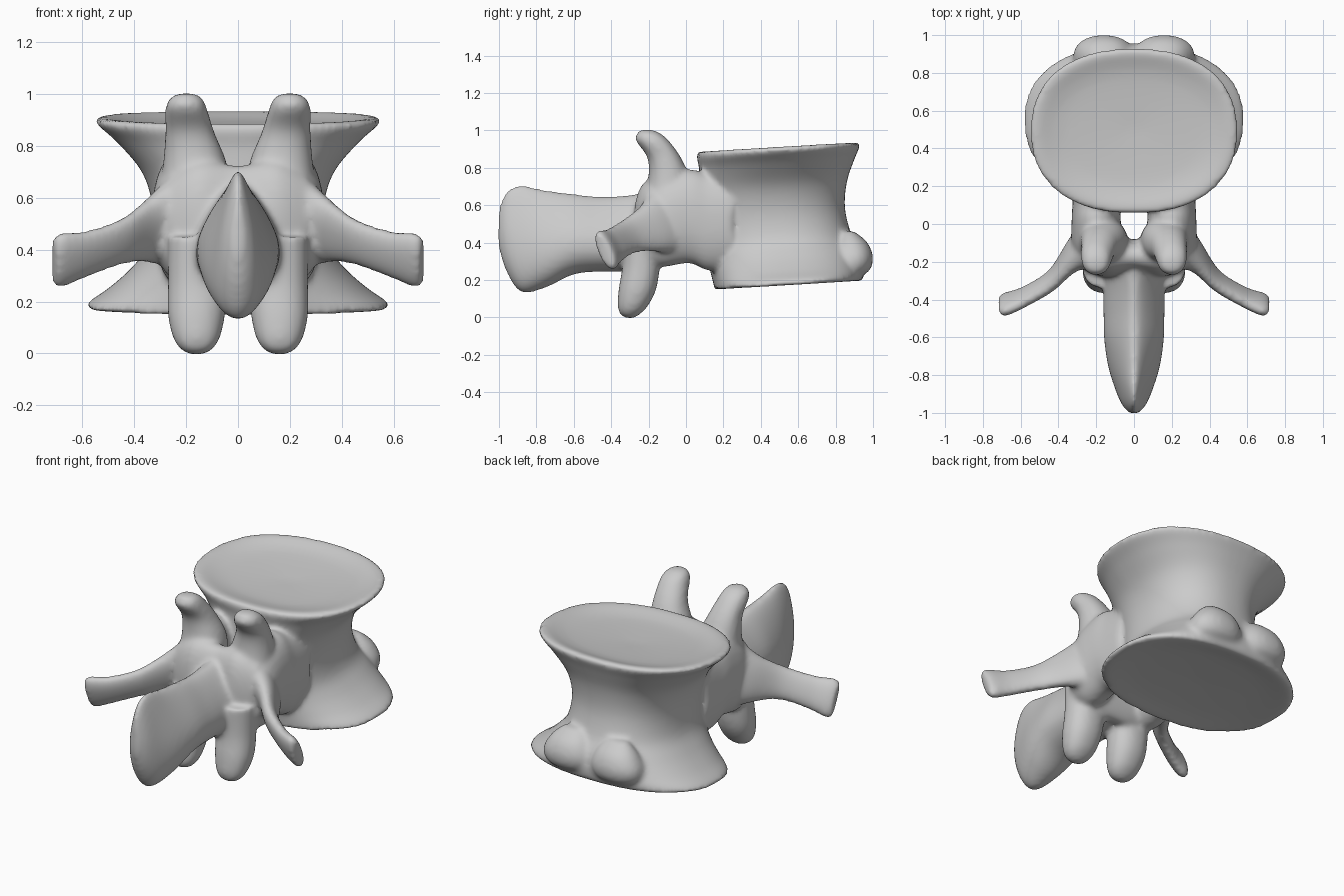
import bpy, bmesh
from math import sin, cos, pi
from mathutils import Vector

parts = []


def power(a, e):
    return (1 if a >= 0 else -1) * abs(a) ** e


def spline(p, k=5):
    """Catmull-Rom through the section tuples."""
    out = []
    for i in range(len(p) - 1):
        a, b, c, d = p[max(i - 1, 0)], p[i], p[i + 1], p[min(i + 2, len(p) - 1)]
        for j in range(k):
            t = j / k
            out.append([0.5 * (2 * B + (C - A) * t + (2 * A - 5 * B + 4 * C - D) * t * t
                               + (3 * B - A - 3 * C + D) * t ** 3)
                        for A, B, C, D in zip(a, b, c, d)])
    return out + [list(p[-1])]


def loft(name, sections, u, v, square=2.2, taper=0.0, mirror=False, n=40):
    """Sections are (x, y, z, half size along u, half size along v)."""
    u, v = Vector(u), Vector(v)
    for side in ((1, -1) if mirror else (1,)):
        bm = bmesh.new()
        rings = []
        for x, y, z, ru, rv in spline(sections):
            ring = []
            for i in range(n):
                a = 2 * pi * i / n
                s = power(sin(a), 2 / square)
                c = power(cos(a), 2 / square) * (1 - taper * s)
                p = Vector((x, y, z)) + u * ru * c + v * rv * s
                ring.append(bm.verts.new((p.x * side, p.y, p.z)))
            rings.append(ring)
        for r, q in zip(rings, rings[1:]):
            for i in range(n):
                bm.faces.new((r[i], r[(i + 1) % n], q[(i + 1) % n], q[i]))
        bm.faces.new(rings[0])
        bm.faces.new(rings[-1])
        bmesh.ops.recalc_face_normals(bm, faces=bm.faces)
        bmesh.ops.triangulate(bm, faces=[f for f in bm.faces if len(f.verts) > 4])
        me = bpy.data.meshes.new(name)
        bm.to_mesh(me)
        bm.free()
        ob = bpy.data.objects.new(name, me)
        bpy.context.collection.objects.link(ob)
        parts.append(ob)


X, Y, Z = (1, 0, 0), (0, 1, 0), (0, 0, 1)

# Waisted body with dished end plates
loft("body", [
    (0, .50, .868, .04, .03), (0, .50, .882, .36, .28), (0, .495, .912, .51, .41),
    (0, .493, .892, .548, .436), (0, .485, .82, .47, .415), (0, .465, .70, .37, .395),
    (0, .465, .56, .33, .385), (0, .49, .42, .345, .395), (0, .525, .33, .41, .41),
    (0, .545, .25, .50, .41), (0, .55, .195, .578, .40), (0, .545, .172, .56, .385),
    (0, .55, .188, .36, .26), (0, .55, .198, .04, .03)],
    X, (0, 1, .06), square=2.3, n=64)

# Paired swellings on the far lower rim
loft("rim_swelling", [
    (.15, .87, .46, .06, .03), (.155, .885, .40, .12, .085), (.16, .885, .32, .16, .115),
    (.16, .87, .25, .15, .11), (.16, .86, .21, .08, .05)], X, Y, mirror=True)

# Pedicles joining body and arch, leaving the canal open
loft("pedicle", [
    (.20, .25, .52, .12, .26), (.20, .12, .51, .125, .26), (.20, .02, .54, .13, .25),
    (.20, -.12, .51, .13, .24), (.19, -.22, .48, .10, .20)], X, Z, mirror=True)

# Lamina closing the arch
loft("lamina", [
    (-.27, -.17, .50, .07, .18), (-.15, -.18, .50, .10, .24), (0, -.17, .49, .09, .235),
    (.15, -.18, .50, .10, .24), (.27, -.17, .50, .07, .18)], Y, Z)

# Upper articular processes
loft("upper_process", [
    (.17, -.11, .55, .14, .14), (.165, -.09, .72, .125, .115), (.185, -.115, .85, .095, .09),
    (.20, -.18, .945, .08, .088), (.20, -.20, .985, .062, .06), (.20, -.21, 1.003, .03, .03)],
    X, Y, mirror=True)

# Lower articular processes
loft("lower_process", [
    (.15, -.24, .45, .12, .10), (.155, -.24, .28, .115, .10), (.16, -.26, .15, .11, .10),
    (.16, -.285, .06, .09, .08), (.16, -.30, .015, .06, .05), (.16, -.30, -.003, .025, .02)],
    X, Y, mirror=True)

# Transverse processes, tilted blades
loft("transverse_process", [
    (.22, -.08, .52, .11, .21), (.33, -.17, .48, .07, .14), (.44, -.30, .435, .045, .095),
    (.58, -.385, .385, .04, .095), (.68, -.425, .36, .042, .112), (.712, -.435, .352, .032, .10)],
    (.3, .9, .35), (0, -.4, .92), mirror=True)

# Spinous process, wider at its lower edge
loft("spinous_process", [
    (0, -.15, .48, .20, .20), (0, -.30, .45, .16, .205), (0, -.45, .445, .153, .20),
    (0, -.60, .445, .15, .215), (0, -.75, .42, .13, .26), (0, -.88, .42, .092, .285),
    (0, -.96, .46, .058, .215), (0, -1.003, .48, .02, .10)],
    X, Z, square=1.9, taper=.4)

# Fuse into one smooth bone
for ob in parts:
    ob.select_set(True)
bone = parts[0]
bpy.context.view_layer.objects.active = bone
bpy.ops.object.join()
bone.name = "vertebra"
rm = bone.modifiers.new("fuse", 'REMESH')
rm.mode = 'VOXEL'
rm.voxel_size = 0.014
rm.use_smooth_shade = True
sm = bone.modifiers.new("soften", 'SMOOTH')
sm.factor = 0.5
sm.iterations = 8
